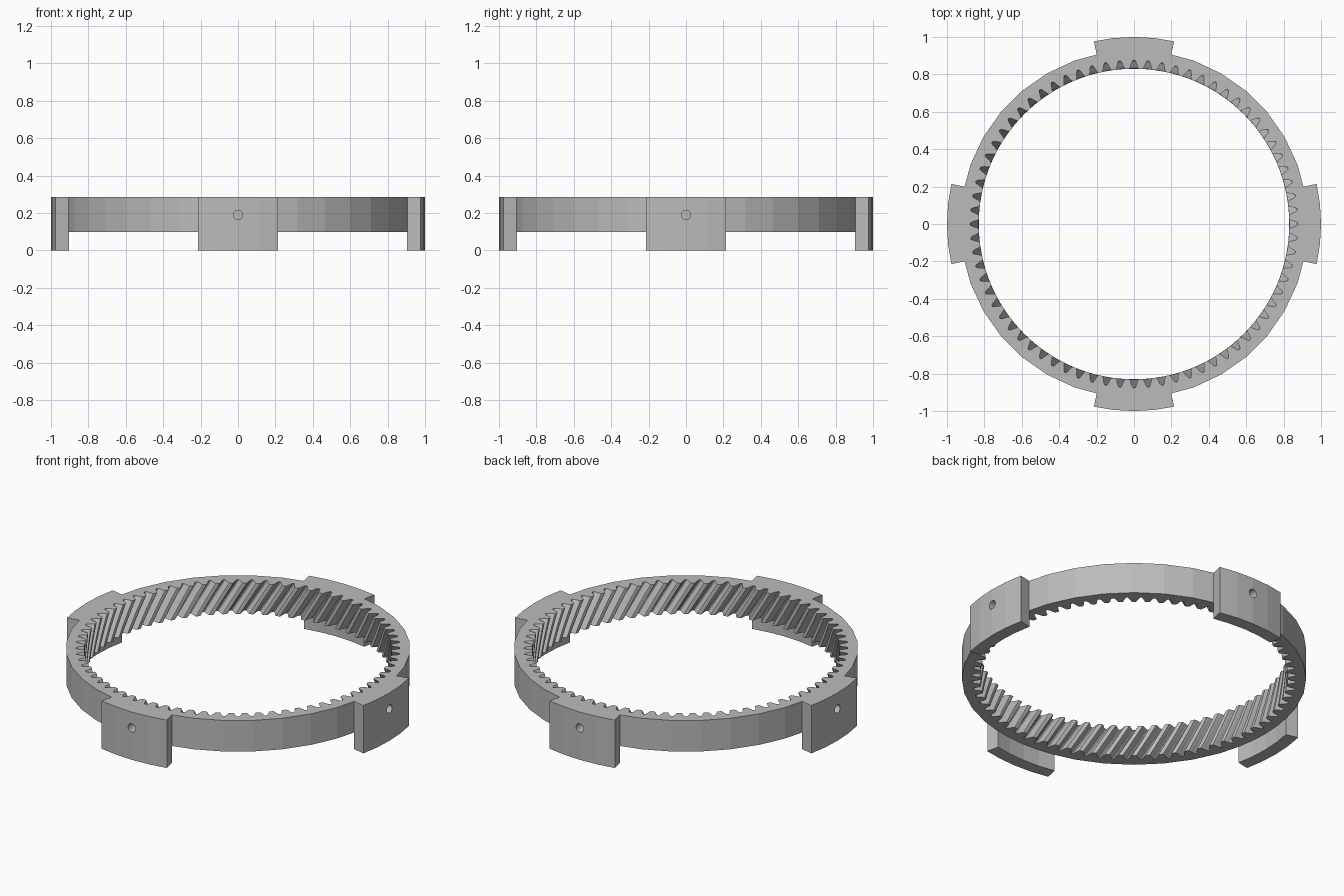
import bpy, bmesh, math
from mathutils import Matrix

if "Cube" in bpy.data.objects:
    bpy.data.objects.remove(bpy.data.objects["Cube"])

TEETH, STEPS, LAYERS = 72, 12, 6
COLS = TEETH * STEPS
SHIFT = STEPS * 3 // 2              # helix turn of one and a half teeth
Z_LOW, Z_TOP = 0.10, 0.285
OUTER, FACETS = 0.93, 36
TOOTH = [0.876, 0.874, 0.862, 0.844, 0.831, 0.83, 0.83]   # half gap, root to tip

grey = bpy.data.materials.new("plain_grey")
grey.use_nodes = True
grey.diffuse_color = (0.5, 0.5, 0.5, 1)
grey.node_tree.nodes["Principled BSDF"].inputs["Base Color"].default_value = (0.5, 0.5, 0.5, 1)


def polar(bm, r, a, z):
    return bm.verts.new((r * math.cos(a), r * math.sin(a), z))


def finish(bm, name):
    bmesh.ops.recalc_face_normals(bm, faces=bm.faces)
    mesh = bpy.data.meshes.new(name)
    bm.to_mesh(mesh)
    bm.free()
    mesh.materials.append(grey)
    ob = bpy.data.objects.new(name, mesh)
    bpy.context.collection.objects.link(ob)
    return ob


def inner_radius(i):
    k = i % STEPS
    return TOOTH[min(k, STEPS - k)]


def outer_radius(a):
    half = math.pi / FACETS
    return OUTER * math.cos(half) / math.cos(a % (2 * half) - half)


def bridge(bm, a, b, shift=0):
    n = len(a)
    for i in range(n):
        j = (i + 1) % n
        bm.faces.new((a[i], a[j], b[(j + shift) % n], b[(i + shift) % n]))


# Ring with helical inner teeth and a faceted outer wall
bm = bmesh.new()
step = 2 * math.pi / COLS
inner = []
for l in range(LAYERS + 1):
    t = l / LAYERS
    turn = SHIFT * step * (1 - t)
    z = Z_LOW + (Z_TOP - Z_LOW) * t
    inner.append([polar(bm, inner_radius(i), i * step + turn, z) for i in range(COLS)])
low, top = [[polar(bm, outer_radius(i * step), i * step, z) for i in range(COLS)]
            for z in (Z_LOW, Z_TOP)]
for a, b in zip(inner, inner[1:]):
    bridge(bm, a, b)
bridge(bm, low, top)
bridge(bm, inner[-1], top)
bridge(bm, inner[0], low, SHIFT)
finish(bm, "gear_ring")

# Mounting tab: a wedge of a thicker ring reaching below the teeth
bm = bmesh.new()
half = math.radians(12.4)
angles = [-math.pi / 2 + half * k / 2 for k in range(-2, 3)]
outline = [polar(bm, 1.0, a, 0) for a in angles]
outline += [polar(bm, 0.926, a, 0) for a in reversed(angles)]
base = bm.faces.new(outline)
made = bmesh.ops.extrude_face_region(bm, geom=[base])["geom"]
bmesh.ops.translate(bm, vec=(0, 0, Z_TOP),
                    verts=[g for g in made if isinstance(g, bmesh.types.BMVert)])
tab = finish(bm, "front_tab")

# Blind screw hole in the tab
bm = bmesh.new()
place = Matrix.Translation((0, -0.985, 0.19)) @ Matrix.Rotation(math.pi / 2, 4, "X")
bmesh.ops.create_cone(bm, cap_ends=True, segments=24, radius1=0.025, radius2=0.025,
                      depth=0.1, matrix=place)
cutter = finish(bm, "hole_cutter")
cutter.hide_render = True
mod = tab.modifiers.new("hole", "BOOLEAN")
mod.operation = "DIFFERENCE"
mod.solver = "EXACT"
mod.object = cutter
bpy.context.view_layer.update()
cut = bpy.data.meshes.new_from_object(tab.evaluated_get(bpy.context.evaluated_depsgraph_get()))
tab.modifiers.clear()
tab.data = cut
bpy.data.objects.remove(cutter)

# Repeat the tab around the ring
for k, name in enumerate(("left_tab", "back_tab", "right_tab"), 1):
    copy = bpy.data.objects.new(name, cut)
    copy.rotation_euler.z = k * math.pi / 2
    bpy.context.collection.objects.link(copy)
